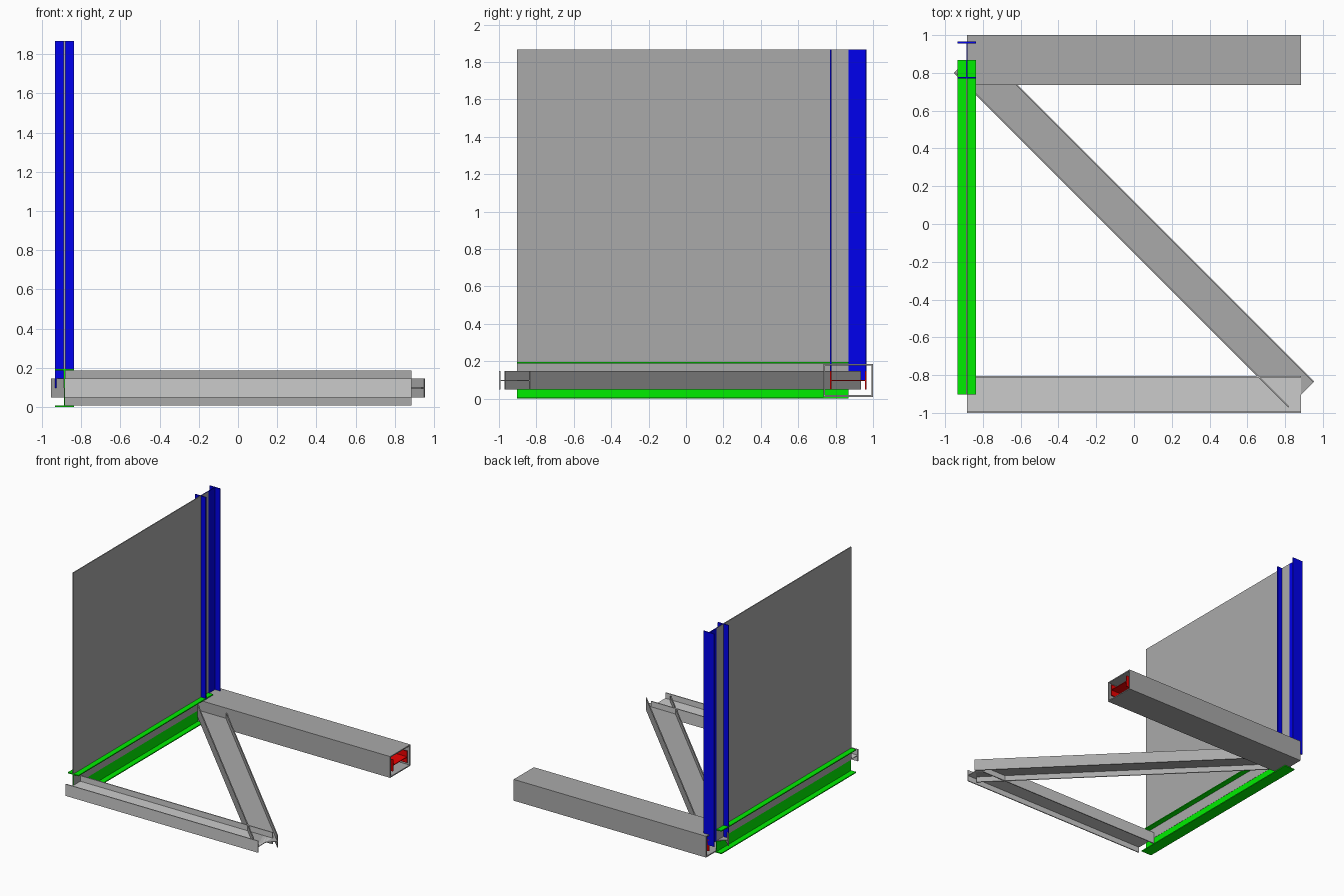
import bpy, bmesh
from mathutils import Vector

if "Cube" in bpy.data.objects:
    bpy.data.objects.remove(bpy.data.objects["Cube"])

S = 0.0975            # half depth of the beams
W = S / 2             # half flange width
TF, TW = 0.0081, 0.0026   # flange thickness, half web thickness
X, Y0, Y1, Z = 0.885, -0.9025, 0.8675, S   # frame axes
TOP = Z + 1.77


def material(name, col):
    m = bpy.data.materials.new(name)
    m.diffuse_color = (*col, 1)
    m.use_nodes = True
    m.node_tree.nodes["Principled BSDF"].inputs["Base Color"].default_value = m.diffuse_color
    return m


BLUE = material("blue", (0.0, 0.0, 0.85))
GREEN = material("green", (0.0, 0.85, 0.0))
RED = material("red", (0.85, 0.0, 0.0))
DARK = material("dark_grey", (0.4, 0.4, 0.4))


def finish(name, bm, mat):
    bmesh.ops.recalc_face_normals(bm, faces=bm.faces)
    me = bpy.data.meshes.new(name)
    bm.to_mesh(me)
    bm.free()
    ob = bpy.data.objects.new(name, me)
    bpy.context.collection.objects.link(ob)
    if mat:
        me.materials.append(mat)


def i_beam(name, start, end, depth_dir, mat=None):
    """I-section swept from start to end, web lying along depth_dir."""
    a, b = Vector(start), Vector(end)
    v = Vector(depth_dir).normalized()
    u = (b - a).normalized().cross(v)
    h = S - TF
    half = [(W, -S), (W, -h), (TW, -h), (TW, h), (W, h), (W, S)]
    prof = half + [(-p, q) for p, q in reversed(half)]
    bm = bmesh.new()
    face = bm.faces.new([bm.verts.new(a + u * p + v * q) for p, q in prof])
    ext = bmesh.ops.extrude_face_region(bm, geom=[face], use_keep_orig=True)
    verts = [g for g in ext["geom"] if isinstance(g, bmesh.types.BMVert)]
    bmesh.ops.translate(bm, verts=verts, vec=b - a)
    finish(name, bm, mat)


def tube(name, x0, x1, cy, cz, hy, hz, t, mat=None):
    """Open rectangular hollow section along x."""
    bm = bmesh.new()
    signs = [(-1, -1), (1, -1), (1, 1), (-1, 1)]
    rings = [[bm.verts.new((x, cy + sy * (hy - d), cz + sz * (hz - d))) for sy, sz in signs]
             for x, d in ((x0, 0), (x1, 0), (x1, t), (x0, t))]
    for k in range(4):
        r, q = rings[k], rings[(k + 1) % 4]
        for i in range(4):
            j = (i + 1) % 4
            bm.faces.new((r[i], r[j], q[j], q[i]))
    finish(name, bm, mat)


def box(name, lo, hi, mat=None):
    lo, hi = Vector(lo), Vector(hi)
    bm = bmesh.new()
    bmesh.ops.create_cube(bm, size=1)
    bmesh.ops.scale(bm, verts=bm.verts, vec=hi - lo)
    bmesh.ops.translate(bm, verts=bm.verts, vec=(lo + hi) / 2)
    finish(name, bm, mat)


# upright column and edge beam
i_beam("column", (-X, Y1, Z), (-X, Y1, TOP), (0, 1, 0), BLUE)
i_beam("side_beam", (-X, Y0, Z), (-X, Y1, Z), (0, 0, 1), GREEN)

# beams lying on their sides: front, diagonal brace, core of the rear tube
i_beam("front_beam", (-X, Y0, Z), (X, Y0, Z), (0, 1, 0))
i_beam("diagonal_brace", (X, Y0, Z), (-X, Y1, Z), (1, 1, 0), DARK)
i_beam("rear_core_beam", (-X, Y1, Z), (X, Y1, Z), (0, 1, 0), RED)

# hollow section around the rear beam
tube("rear_tube", -X, X, Y1, Z, 0.1325, 0.0885, 0.009, DARK)

# thin wall panel
box("wall_panel", (-X - 0.004, Y0, Z), (-X + 0.004, Y1, TOP), DARK)
